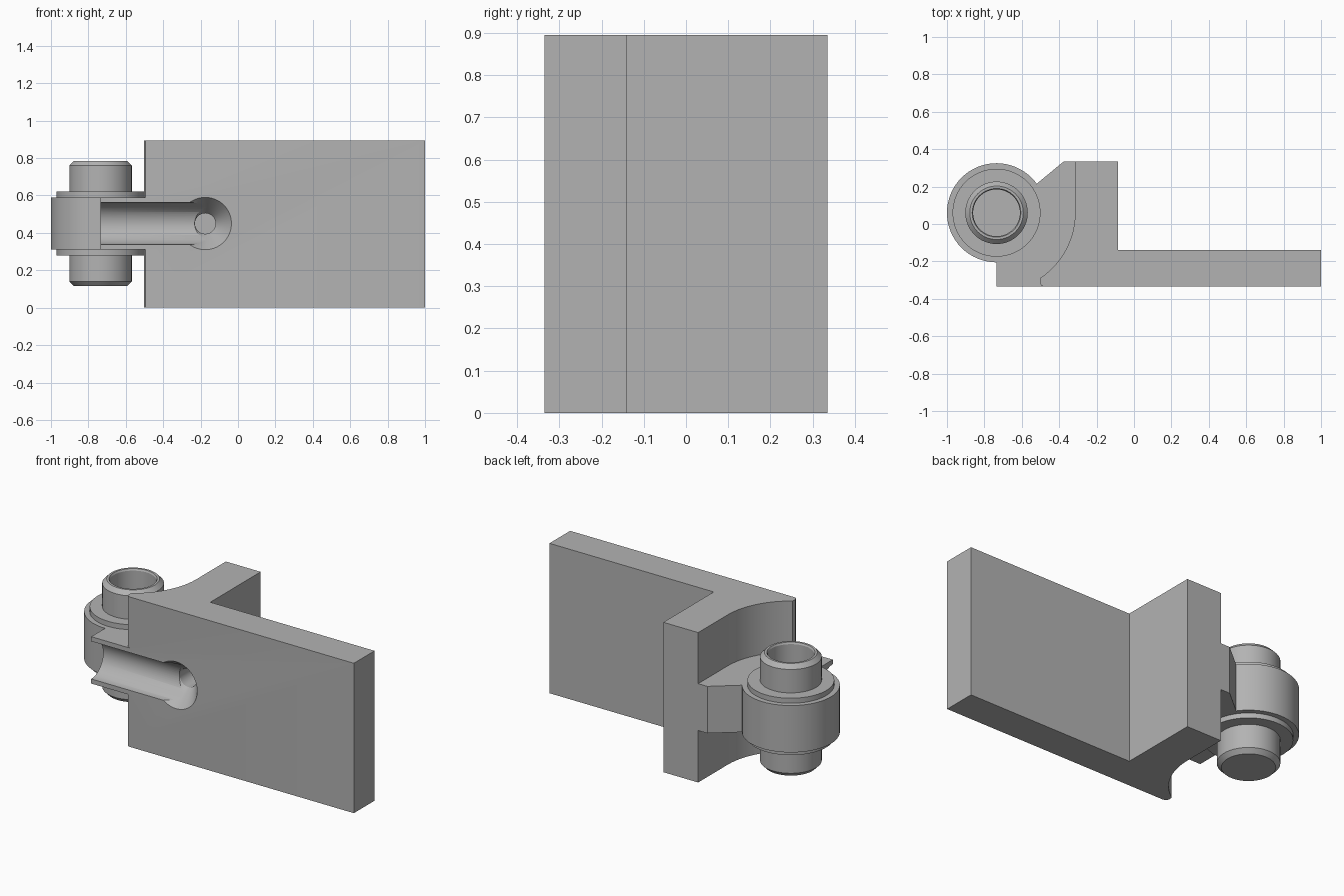
import bpy, bmesh, math
from mathutils import Matrix, Vector

if "Cube" in bpy.data.objects:
    bpy.data.objects.remove(bpy.data.objects["Cube"], do_unlink=True)

grey = bpy.data.materials.new("plain grey")
grey.use_nodes = True
colour = (0.45, 0.45, 0.45, 1)
grey.diffuse_color = colour
grey.node_tree.nodes["Principled BSDF"].inputs["Base Color"].default_value = colour

PX, PY = -0.735, 0.06          # pivot axis
MID = 0.45                     # mid height
FRONT, BACK = -0.335, 0.335
HEIGHT = 0.895


def finish(name, bm):
    bmesh.ops.recalc_face_normals(bm, faces=bm.faces)
    mesh = bpy.data.meshes.new(name)
    bm.to_mesh(mesh)
    bm.free()
    obj = bpy.data.objects.new(name, mesh)
    bpy.context.collection.objects.link(obj)
    mesh.materials.append(grey)
    return obj


def extrude(name, outline, z0, z1):
    bm = bmesh.new()
    face = bm.faces.new([bm.verts.new((x, y, z0)) for x, y in outline])
    top = bmesh.ops.extrude_face_region(bm, geom=[face])["geom"]
    bmesh.ops.translate(bm, vec=(0, 0, z1 - z0),
                        verts=[v for v in top if isinstance(v, bmesh.types.BMVert)])
    return finish(name, bm)


def lathe(name, profile, origin, axis="Z", n=64):
    """Closed solid of revolution from (radius, distance along axis) pairs."""
    turn = {"Z": Matrix(), "Y": Matrix.Rotation(-math.pi / 2, 4, "X"),
            "X": Matrix.Rotation(math.pi / 2, 4, "Y")}[axis]
    bm = bmesh.new()
    rings = []
    for r, h in profile:
        rings.append([bm.verts.new(Vector(origin) + turn @ Vector(
            (r * math.cos(math.tau * i / n), r * math.sin(math.tau * i / n), h)))
            for i in range(n)])
    for a, b in zip(rings, rings[1:]):
        for i in range(n):
            j = (i + 1) % n
            bm.faces.new((a[i], a[j], b[j], b[i]))
    bm.faces.new(rings[0])
    bm.faces.new(rings[-1])
    return finish(name, bm)


def combine(target, other, operation):
    mod = target.modifiers.new("combine", "BOOLEAN")
    mod.operation, mod.solver, mod.object = operation, "EXACT", other
    bpy.context.view_layer.objects.active = target
    bpy.ops.object.modifier_apply(modifier=mod.name)
    bpy.data.objects.remove(other, do_unlink=True)


def shade(obj):
    bpy.ops.object.select_all(action="DESELECT")
    obj.select_set(True)
    bpy.context.view_layer.objects.active = obj
    bpy.ops.object.shade_smooth_by_angle(angle=math.radians(25))


# Plate and upright block, with a concave clearance around the pivot
arc = [(PX + 0.42 * math.cos(math.radians(-a)), PY + 0.42 * math.sin(math.radians(-a)))
       for a in [56 * i / 20 for i in range(20, -1, -1)]]
tip = [(-0.48, FRONT), (-0.495, -0.33), (-0.503, -0.315), (-0.503, -0.30)]
bracket = extrude("bracket", [(1, FRONT), (1, -0.14), (-0.085, -0.14), (-0.085, BACK),
                              (-0.315, BACK)] + arc[::-1] + tip[::-1], 0, HEIGHT)

# Arm reaching from the bracket to the pivot
arm = extrude("arm", [(PX, FRONT), (-0.25, FRONT), (-0.25, BACK), (-0.375, BACK),
                      (-0.52, 0.215), (PX, PY)], 0.31, 0.59)
combine(bracket, arm, "UNION")

# Round boss at the end of the arm
boss = lathe("boss", [(0.265, 0.31), (0.265, 0.59)], (PX, PY, 0))
combine(bracket, boss, "UNION")

# Screw channel, conical seat and blind screw hole
channel = lathe("channel_cutter", [(0.1125, -0.8), (0.1125, -0.175)], (0, FRONT, MID), "X")
combine(bracket, channel, "DIFFERENCE")
seat = lathe("seat_cutter", [(0.148, -0.01), (0.14, 0), (0.065, 0.1),
                             (0.055, 0.115), (0.055, 0.35)], (-0.175, FRONT, MID), "Y")
combine(bracket, seat, "DIFFERENCE")
shade(bracket)

# Thin washers above and below the boss
for name, z0, z1 in (("upper_washer", 0.59, 0.62), ("lower_washer", 0.28, 0.31)):
    shade(lathe(name, [(0.235, z0), (0.235, z1)], (PX, PY, 0)))

# Chamfered pivot pin with a blind bore in the top
pin = lathe("pivot_pin", [(0.143, 0.115), (0.167, 0.14), (0.167, 0.76), (0.143, 0.785),
                          (0.13, 0.785), (0.125, 0.775), (0.125, 0.2)], (PX, PY, 0))
shade(pin)
